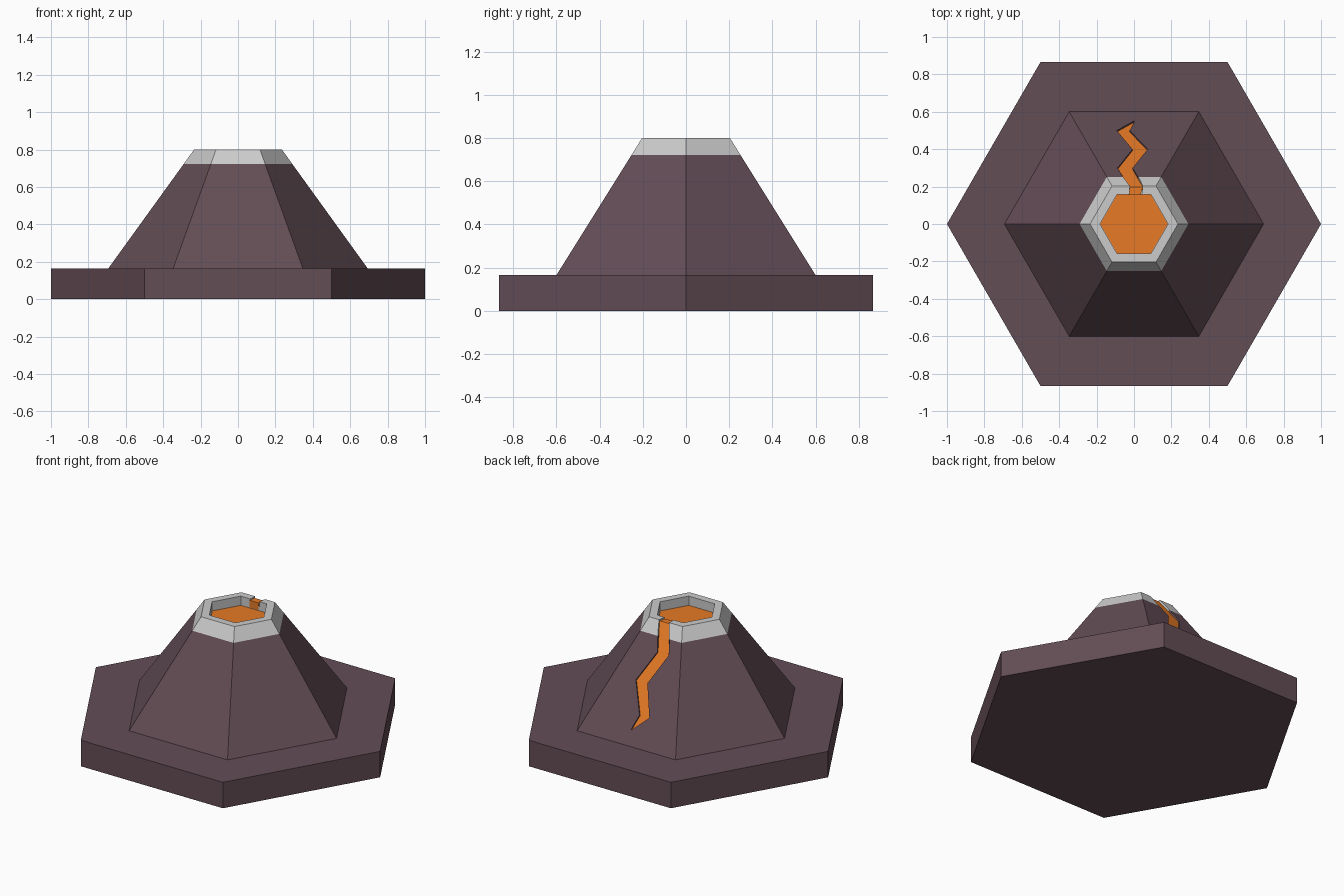
import bpy, bmesh, math
from mathutils import Vector

if "Cube" in bpy.data.objects:
    bpy.data.objects.remove(bpy.data.objects["Cube"])


def material(name, rgb):
    m = bpy.data.materials.new(name)
    m.diffuse_color = (*rgb, 1)
    m.use_nodes = True
    m.node_tree.nodes["Principled BSDF"].inputs["Base Color"].default_value = m.diffuse_color
    return m


rock = material("rock", (0.125, 0.074, 0.092))
molten = material("molten", (0.79, 0.195, 0.019))


def finish(name, bm, mat=None):
    bmesh.ops.recalc_face_normals(bm, faces=bm.faces[:])
    me = bpy.data.meshes.new(name)
    bm.to_mesh(me)
    bm.free()
    ob = bpy.data.objects.new(name, me)
    bpy.context.collection.objects.link(ob)
    if mat:
        me.materials.append(mat)
    return ob


def skin(name, rings, mat=None):
    """Closed solid through a series of equal-length point rings."""
    bm = bmesh.new()
    loops = [[bm.verts.new(p) for p in ring] for ring in rings]
    for a, b in zip(loops, loops[1:]):
        n = len(a)
        for i in range(n):
            j = (i + 1) % n
            bm.faces.new((a[i], a[j], b[j], b[i]))
    bm.faces.new(loops[0])
    bm.faces.new(loops[-1])
    return finish(name, bm, mat)


def hexagon(r, z):
    return [(r * math.cos(math.radians(60 * i)),
             r * math.sin(math.radians(60 * i)), z) for i in range(6)]


# Mountain with hexagonal ground slab, and the pale crater rim
mountain = skin("mountain", [hexagon(1, 0), hexagon(1, 0.165),
                             hexagon(0.693, 0.165), hexagon(0.291, 0.722)], rock)
rim = skin("crater_rim", [hexagon(0.291, 0.722), hexagon(0.235, 0.8),
                          hexagon(0.182, 0.8), hexagon(0.182, 0.735)])
skin("lava_pool", [hexagon(0.181, 0.73), hexagon(0.181, 0.742)], molten)

# Zigzag stream: (left x, right x, y) running down the back slope
EDGE = 0.2035
SLOPE = 0.635 / 0.3965
NORMAL = Vector((0, SLOPE, 1)).normalized()
MITRE = Vector((0, (math.hypot(1, SLOPE) - 1) / SLOPE, 1))
zigzag = [(-0.022, 0.047, EDGE), (-0.088, -0.008, 0.3), (-0.008, 0.073, 0.4),
          (-0.092, -0.023, 0.5), (-0.002, 0.002, 0.55)]


def stream(name, start_y, low, high, mat=None):
    """Solid band between two offsets from the slope surface."""
    rings = []
    for l, r, y in [(-0.03, 0.035, start_y)] + zigzag:
        z = 0.8 - max(0, y - EDGE) * SLOPE
        n = Vector((0, 0, 1)) if y < EDGE else MITRE if y == EDGE else NORMAL
        rings.append([Vector((x, y, z)) + n * d
                      for x, d in ((l, low), (r, low), (r, high), (l, high))])
    return skin(name, rings, mat)


# Channel cut through rim and slope
channel = stream("channel_cutter", 0.1, -0.03, 0.06)
channel.hide_render = True
channel.hide_viewport = True
for ob in (mountain, rim):
    mod = ob.modifiers.new("channel", "BOOLEAN")
    mod.operation = "DIFFERENCE"
    mod.solver = "EXACT"
    mod.object = channel

# Lava lying in the channel
stream("lava_stream", 0.156, -0.055, -0.009, molten)
